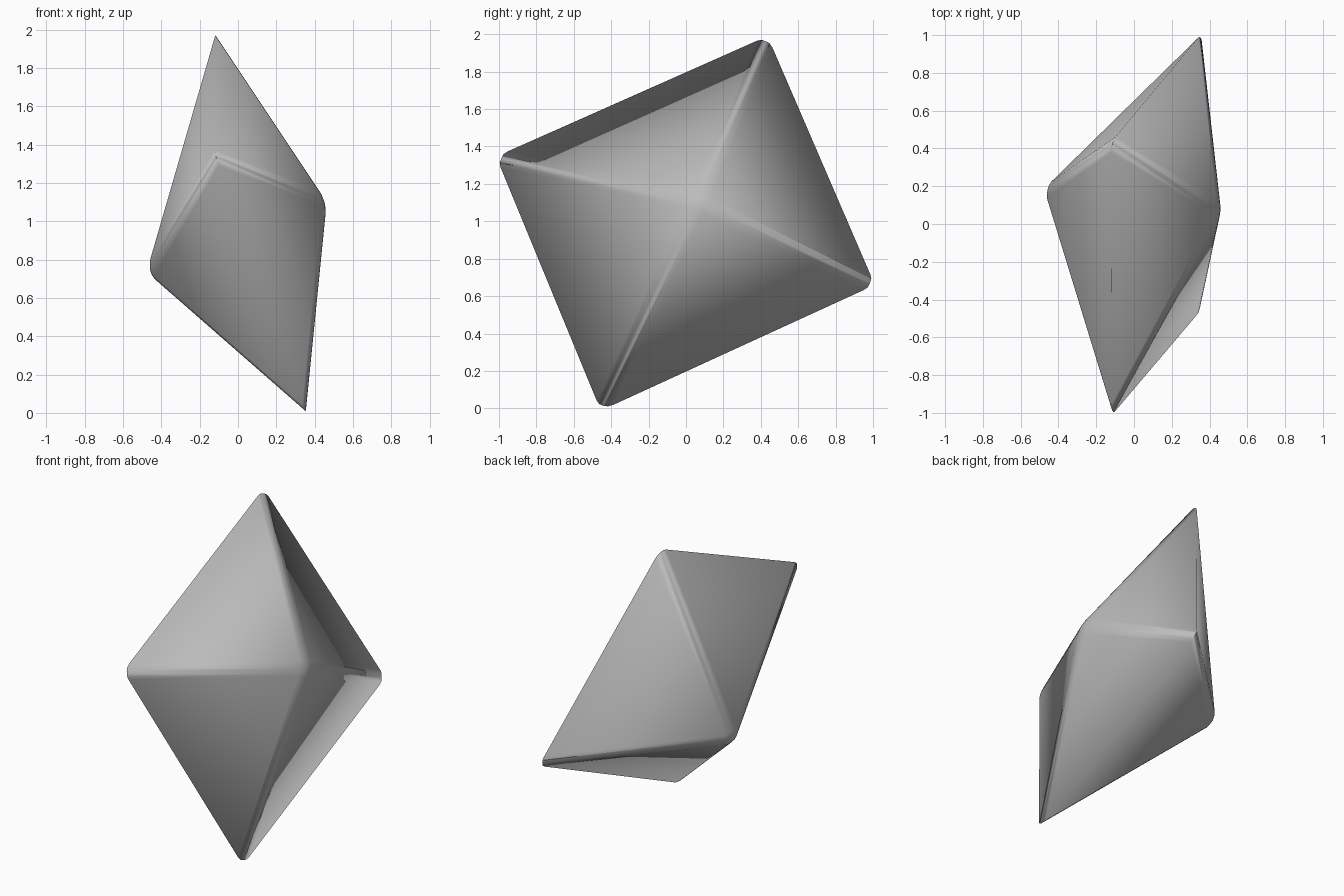
import bpy
import bmesh
from mathutils import Vector

cube = bpy.data.objects.get("Cube")
if cube:
    bpy.data.objects.remove(cube, do_unlink=True)

# One grey for the whole crystal
grey = bpy.data.materials.new("plain_grey")
grey.use_nodes = True
colour = (0.5, 0.5, 0.5, 1.0)
grey.diffuse_color = colour
for node in grey.node_tree.nodes:
    if node.type == 'BSDF_PRINCIPLED':
        node.inputs["Base Color"].default_value = colour

# Tilted square rim with a low apex on one side and a tall apex on the other
corners = [Vector(p) for p in ((-0.12, 0.435, 1.99), (-0.12, -1.015, 1.345),
                               (0.355, -0.455, -0.012), (0.36, 1.01, 0.66))]
low_apex = (0.467, 0.065, 1.11)
tall_apex = (-0.487, 0.18, 0.725)

bm = bmesh.new()
rim = [bm.verts.new(p) for p in corners]
apexes = [bm.verts.new(low_apex), bm.verts.new(tall_apex)]
for i in range(4):
    a, b = rim[i], rim[(i + 1) % 4]
    for apex in apexes:
        bm.faces.new((a, b, apex))
bmesh.ops.recalc_face_normals(bm, faces=bm.faces)

# Round the eight ridges, leaving the rim unbevelled
ridges = [e for e in bm.edges if any(v in apexes for v in e.verts)]
bmesh.ops.bevel(bm, geom=ridges, offset=0.05, segments=4, profile=0.5,
                affect='EDGES', clamp_overlap=True)

# Cut the four corners off flat and cap them
centre = sum(corners, Vector()) / 4
for corner in corners:
    outward = (corner - centre).normalized()
    cut = bmesh.ops.bisect_plane(bm, geom=bm.verts[:] + bm.edges[:] + bm.faces[:],
                                 plane_co=corner - outward * 0.03,
                                 plane_no=outward, clear_outer=True)
    loop = [g for g in cut["geom_cut"] if isinstance(g, bmesh.types.BMEdge)]
    bmesh.ops.edgenet_fill(bm, edges=loop)
bmesh.ops.recalc_face_normals(bm, faces=bm.faces)

# Soft shading all round
for f in bm.faces:
    f.smooth = True

mesh = bpy.data.meshes.new("crystal_body")
bm.to_mesh(mesh)
bm.free()
mesh.materials.append(grey)
bpy.context.collection.objects.link(bpy.data.objects.new("crystal_body", mesh))
